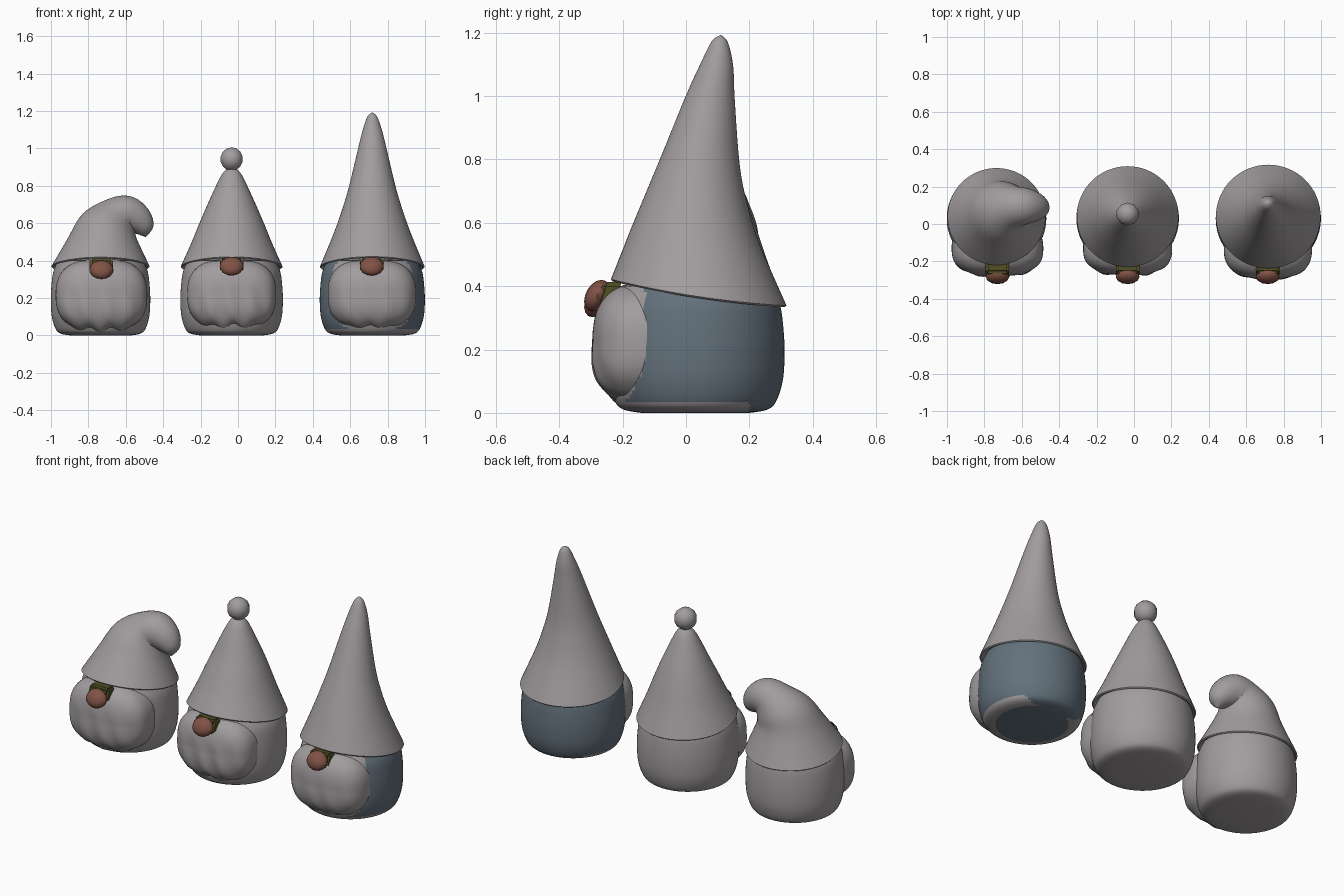
import bpy, bmesh, math
from mathutils import Vector

if "Cube" in bpy.data.objects:
    bpy.data.objects.remove(bpy.data.objects["Cube"])


def material(name, rgb):
    m = bpy.data.materials.new(name)
    m.diffuse_color = (*rgb, 1)
    m.use_nodes = True
    m.node_tree.nodes["Principled BSDF"].inputs["Base Color"].default_value = m.diffuse_color
    return m


GREY = material("warm grey", (0.36, 0.335, 0.345))
BLUE = material("slate blue", (0.125, 0.165, 0.20))
BROWN = material("nose brown", (0.22, 0.085, 0.06))
OLIVE = material("olive", (0.085, 0.08, 0.018))


def finish(bm, name, mats):
    bmesh.ops.recalc_face_normals(bm, faces=bm.faces)
    me = bpy.data.meshes.new(name)
    bm.to_mesh(me)
    bm.free()
    for m in mats:
        me.materials.append(m)
    ob = bpy.data.objects.new(name, me)
    bpy.context.collection.objects.link(ob)
    bpy.context.view_layer.objects.active = ob
    bpy.ops.object.select_all(action='DESELECT')
    ob.select_set(True)
    bpy.ops.object.shade_smooth_by_angle(angle=math.radians(45))
    return ob


def smooth_path(rows, steps=5):
    """Catmull-Rom interpolation of rows of numbers."""
    out = []
    for i in range(len(rows) - 1):
        a, b, c, d = (rows[max(0, min(len(rows) - 1, i + k))] for k in (-1, 0, 1, 2))
        for s in range(steps):
            t = s / steps
            out.append([q + 0.5 * t * (r - p + t * (2*p - 5*q + 4*r - w + t * (3*(q - r) + w - p)))
                        for p, q, r, w in zip(a, b, c, d)])
    return out + [list(rows[-1])]


def loft(bm, rows, n=64, droop=0.0):
    """Skin round rings: x, y, z, radius, axis lean x, lean y, axis z."""
    rings = []
    for x, y, z, r, ax, ay, az in rows:
        q = Vector((0, 0, 1)).rotation_difference(Vector((ax, ay, az)).normalized())
        ring = []
        for k in range(n):
            a = math.tau * k / n
            p = Vector((x, y, z)) + q @ Vector((r * math.cos(a), r * math.sin(a), 0))
            p.z -= droop * math.cos(a) ** 2 * (r / 0.28) ** 3
            ring.append(bm.verts.new(p))
        rings.append(ring)
    for lo, hi in zip(rings, rings[1:]):
        for k in range(n):
            bm.faces.new((lo[k], lo[(k + 1) % n], hi[(k + 1) % n], hi[k]))
    bm.faces.new(rings[0])
    bm.faces.new(rings[-1])


def hat(name, cx, r, rows):
    bm = bmesh.new()
    # turned-under brim lip, then the shaped cone
    lip = [(cx, 0.04, 0.385, r - 0.03, 0, 0.15, 1), (cx, 0.04, 0.374, r - 0.006, 0, 0.15, 1)]
    loft(bm, lip + smooth_path([(cx, 0.04, 0.38, r, 0, 0.15, 1)] + rows), droop=0.013)
    return finish(bm, name, [GREY])


def body(name, cx, r, blue):
    prof = [(0.17, 0), (0.225, 0.01), (0.253, 0.035), (0.274, 0.1), (0.28, 0.18),
            (0.277, 0.26), (0.266, 0.34), (0.24, 0.40)]
    rows = smooth_path([(cx, 0.03, z, q * r / 0.28, 0, 0, 1) for q, z in prof])
    bm = bmesh.new()
    loft(bm, rows, 96)
    if blue:
        # slate coat at the back and sides, grey front and lower rim
        for f in bm.faces:
            c = f.calc_center_median()
            front = c.y < -0.13 - 0.06 * max(0, (0.2 - c.z) / 0.16) ** 2
            rim = 0.003 < c.z < 0.04 and c.y < 0.2
            f.material_index = 0 if front or rim else 1
    return finish(bm, name, [GREY, BLUE])


def beard(name, cx, hw, y_mid, hd, z_low, wave, phase):
    bm = bmesh.new()
    bmesh.ops.create_uvsphere(bm, u_segments=80, v_segments=48, radius=1)
    zm, hz = (0.41 + z_low) / 2, (0.41 - z_low) / 2
    for v in bm.verts:
        # superellipsoid: broad, flat-fronted cushion
        p = v.co
        k = sum(abs(c) ** e for c, e in zip(p, (2.6, 2.6, 2.6))) ** (-1 / 2.6)
        x, y, z = p * k
        low = max(0, 0.4 - z)
        lock = math.sin(13 * x + phase + 2 * z)
        v.co = (cx + hw * x,
                y_mid + hd * y - (wave * low * lock * 0.5 + 0.012 * max(0, -z)) * (y < 0) * -y,
                zm + hz * z + wave * lock * max(0, -z) ** 2 * (1 - abs(x)))
    return finish(bm, name, [GREY])


def nose(name, cx, z):
    bm = bmesh.new()
    bmesh.ops.create_uvsphere(bm, u_segments=12, v_segments=8, radius=1)
    for v in bm.verts:
        x, y, h = v.co
        v.co = (cx + 0.064 * x, -0.281 + 0.038 * y + 0.014 * h, z + 0.05 * h)
    finish(bm, name + "_nose", [BROWN])
    # olive patch between the nose and the hat
    bm = bmesh.new()
    bmesh.ops.create_cube(bm, size=1)
    for v in bm.verts:
        x, y, h = v.co
        v.co = (cx + 0.126 * x, -0.238 + 0.07 * y + 0.025 * h, 0.375 + 0.075 * h)
    bmesh.ops.bevel(bm, geom=bm.edges[:], offset=0.012, segments=2, affect='EDGES')
    finish(bm, name + "_nose_patch", [OLIVE])


def pompom(name, x, y, z, r):
    bm = bmesh.new()
    bmesh.ops.create_uvsphere(bm, u_segments=10, v_segments=7, radius=r)
    bmesh.ops.translate(bm, verts=bm.verts, vec=(x, y, z))
    finish(bm, name, [GREY])


# left figure: short hat with a drooping tip
L = -0.735
body("left_body", L, 0.266, False)
beard("left_beard", L + 0.005, 0.245, -0.13, 0.15, 0.02, 0.016, 0.6)
nose("left", L + 0.005, 0.352)
hat("left_hat", L, 0.262, [
    (-0.722, 0.055, 0.52, 0.185, 0.05, 0.12, 1),
    (-0.69, 0.075, 0.60, 0.15, 0.35, 0.1, 0.94),
    (-0.63, 0.09, 0.645, 0.112, 0.7, 0.05, 0.7),
    (-0.57, 0.095, 0.645, 0.096, 1, 0, -0.1),
    (-0.52, 0.09, 0.605, 0.075, 0.75, -0.1, -0.65),
    (-0.495, 0.085, 0.56, 0.045, 0.4, -0.1, -0.9),
    (-0.495, 0.083, 0.527, 0.002, 0.3, -0.1, -0.95)])

# middle figure: straight cone hat with a pompom
M = -0.034
body("middle_body", M, 0.274, False)
beard("middle_beard", M, 0.238, -0.13, 0.145, 0.03, 0.02, 2.6)
nose("middle", M, 0.37)
hat("middle_hat", M, 0.272, [
    (M, 0.042, 0.50, 0.216, 0, 0.1, 1),
    (M, 0.045, 0.60, 0.174, 0, 0.05, 1),
    (M, 0.048, 0.70, 0.13, 0, 0, 1),
    (M, 0.05, 0.80, 0.084, 0, 0, 1),
    (M, 0.052, 0.865, 0.05, 0, 0, 1),
    (M, 0.053, 0.895, 0.02, 0, 0, 1)])
pompom("middle_pompom", M, 0.053, 0.943, 0.063)

# right figure: tall hat leaning back, slate coat
R = 0.718
body("right_body", R, 0.281, True)
beard("right_beard", R - 0.002, 0.236, -0.13, 0.165, 0.03, 0.01, 4.0)
nose("right", R - 0.003, 0.37)
hat("right_hat", R, 0.28, [
    (R, 0.028, 0.55, 0.207, 0, 0.1, 1),
    (R, 0.032, 0.68, 0.16, 0, 0.08, 1),
    (R, 0.045, 0.80, 0.124, 0, 0.08, 1),
    (R, 0.078, 1.00, 0.076, 0, 0.1, 1),
    (R, 0.098, 1.10, 0.051, 0, 0.1, 1),
    (R, 0.107, 1.17, 0.026, 0, 0.1, 1),
    (R, 0.11, 1.192, 0.002, 0, 0.1, 1)])
